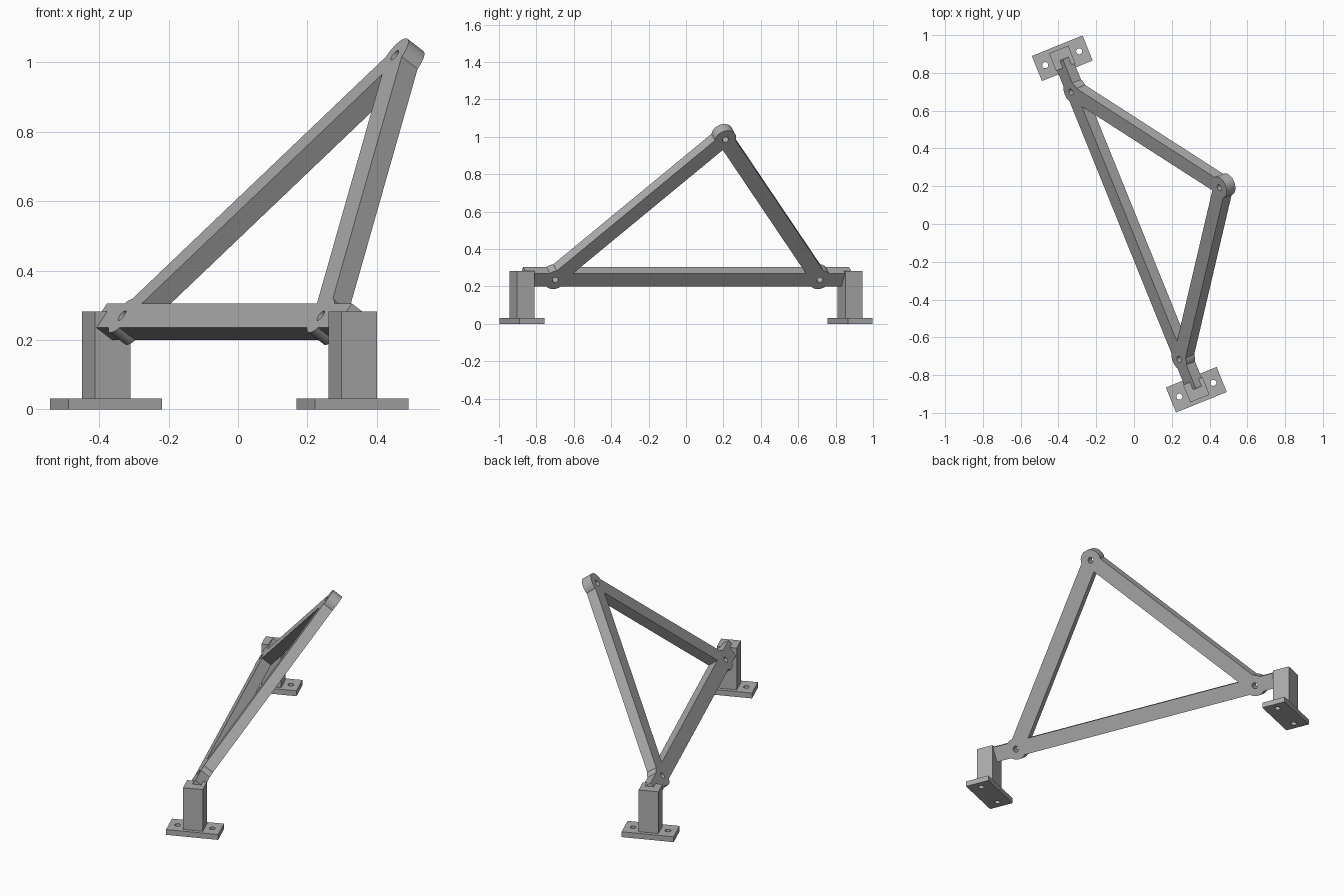
import bpy
import math
from mathutils import Matrix, Vector

if "Cube" in bpy.data.objects:
    bpy.data.objects.remove(bpy.data.objects["Cube"])

# Single flat colour
grey = bpy.data.materials.new("plain_grey")
grey.use_nodes = True
colour = (0.42, 0.42, 0.42, 1)
grey.diffuse_color = colour
grey.node_tree.nodes["Principled BSDF"].inputs["Base Color"].default_value = colour

THICK = 0.061            # frame thickness
BAR = 0.086              # bar width
JOINT_R = 0.06
PIN_R = 0.017
HALF = 0.763             # pins on the base bar
RISE = 0.923             # apex pin above the base bar
FOOT = 0.9465            # post centres along the base bar
MID = Vector((-0.025, 0, 0.2525))
YAW = math.atan2(-0.927, 0.375)
TILT = math.radians(54.3)


def box(name, size, loc=(0, 0, 0), angle=0):
    bpy.ops.mesh.primitive_cube_add(size=1, location=loc, rotation=(0, 0, angle))
    ob = bpy.context.object
    ob.name = name
    ob.scale = size
    bpy.ops.object.transform_apply(location=True, rotation=True, scale=True)
    ob.data.materials.append(grey)
    return ob


def disc(name, radius, depth, loc):
    bpy.ops.mesh.primitive_cylinder_add(vertices=48, radius=radius, depth=depth, location=loc)
    ob = bpy.context.object
    ob.name = name
    bpy.ops.object.transform_apply(location=True, rotation=True, scale=True)
    ob.data.materials.append(grey)
    return ob


def combine(target, tool, operation):
    mod = target.modifiers.new("join", "BOOLEAN")
    mod.operation = operation
    mod.solver = "EXACT"
    mod.object = tool
    bpy.context.view_layer.objects.active = target
    bpy.ops.object.modifier_apply(modifier=mod.name)
    bpy.data.objects.remove(tool)


def finish(ob, matrix):
    ob.matrix_world = matrix
    bpy.ops.object.select_all(action="DESELECT")
    ob.select_set(True)
    bpy.context.view_layer.objects.active = ob
    bpy.ops.object.shade_smooth_by_angle(angle=math.radians(30))


# Triangular frame, built flat and then tilted
pins = [Vector((-HALF, 0, 0)), Vector((HALF, 0, 0)), Vector((0, RISE, 0))]
frame = box("triangle_frame", (0.94 * 2, BAR, THICK))
for pin in pins[:2]:
    span = pins[2] - pin
    side = box("side_bar", (span.length, BAR, THICK), (pin + pins[2]) / 2,
               math.atan2(span.y, span.x))
    combine(frame, side, "UNION")
for pin in pins:
    combine(frame, disc("joint", JOINT_R, THICK, pin), "UNION")
for pin in pins:
    combine(frame, disc("pin_hole", PIN_R, 1, pin), "DIFFERENCE")
turn = Matrix.Rotation(YAW, 4, "Z")
finish(frame, Matrix.Translation(MID) @ turn @ Matrix.Rotation(TILT, 4, "X"))

# Posts on drilled base plates, one at each end of the base bar
for name, sign in (("back", -1), ("front", 1)):
    place = Matrix.Translation((MID.x, MID.y, 0)) @ turn @ Matrix.Translation((sign * FOOT, 0, 0))
    plate = box(name + "_base_plate", (0.143, 0.29, 0.032), (0, 0, 0.016))
    for y in (-0.097, 0.097):
        combine(plate, disc("bolt_hole", 0.016, 1, (0, y, 0)), "DIFFERENCE")
    finish(plate, place)
    post = box(name + "_post", (0.1, 0.11, 0.25), (0, 0, 0.157))
    finish(post, place)
